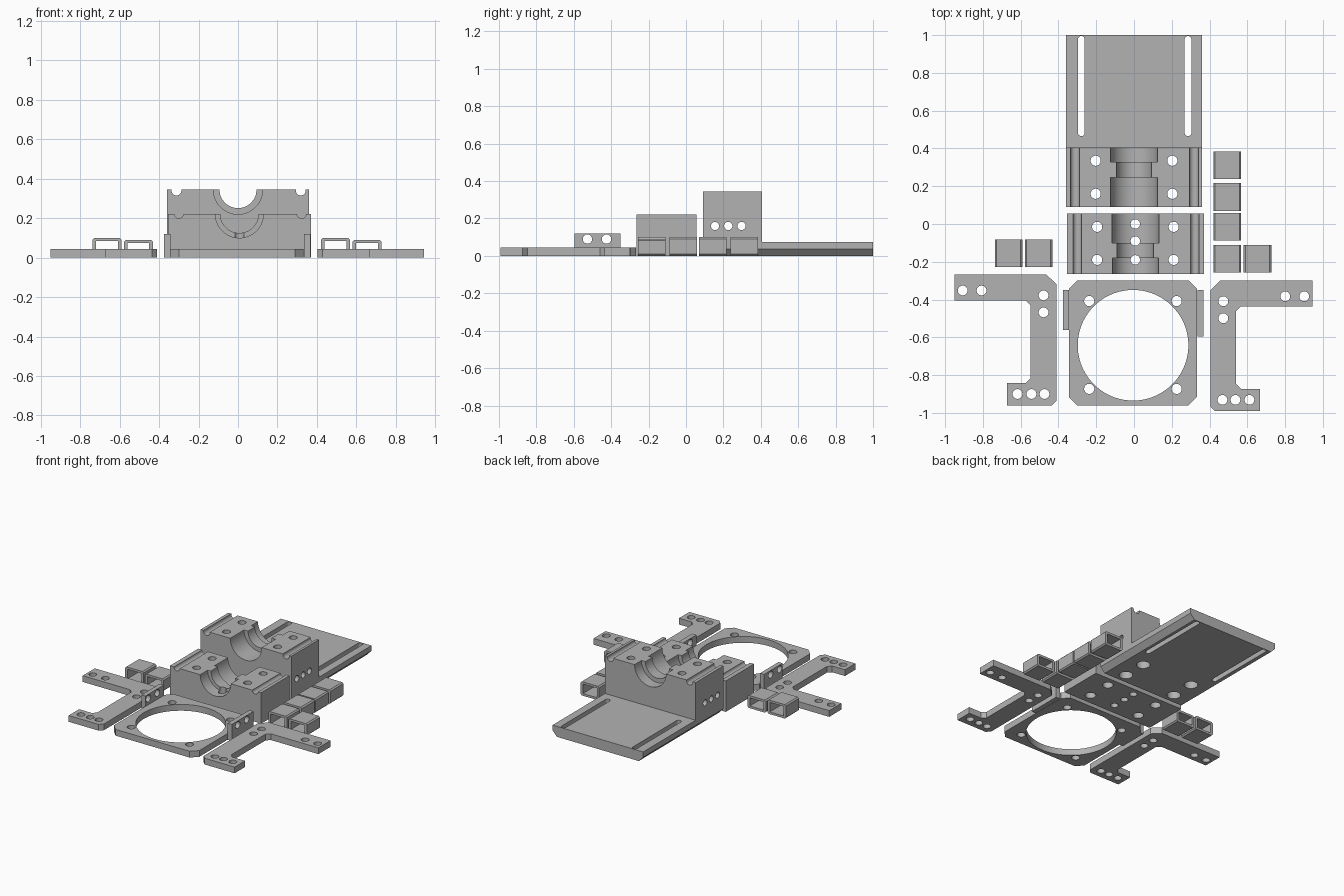
import bpy, bmesh, math
from mathutils import Vector

if "Cube" in bpy.data.objects:
    bpy.data.objects.remove(bpy.data.objects["Cube"])

grey = bpy.data.materials.new("plain grey")
grey.diffuse_color = (0.45, 0.45, 0.45, 1)
grey.use_nodes = True
grey.node_tree.nodes["Principled BSDF"].inputs["Base Color"].default_value = grey.diffuse_color


def prism(name, outline, a, b, axis="Z"):
    """Extrude a 2D outline from a to b along an axis."""
    place = {"X": lambda u, v, w: (w, u, v),
             "Y": lambda u, v, w: (u, w, v),
             "Z": lambda u, v, w: (u, v, w)}[axis]
    bm = bmesh.new()
    base = bm.faces.new([bm.verts.new(place(u, v, a)) for u, v in outline])
    ext = bmesh.ops.extrude_face_region(bm, geom=[base])
    shift = Vector(place(0, 0, b - a))
    for v in ext["geom"]:
        if isinstance(v, bmesh.types.BMVert):
            v.co += shift
    bmesh.ops.recalc_face_normals(bm, faces=bm.faces)
    me = bpy.data.meshes.new(name)
    bm.to_mesh(me)
    bm.free()
    me.materials.append(grey)
    ob = bpy.data.objects.new(name, me)
    bpy.context.collection.objects.link(ob)
    return ob


def rect(u0, u1, v0, v1, c=0):
    """Rectangle outline, optionally with chamfered corners."""
    if c == 0:
        return [(u0, v0), (u1, v0), (u1, v1), (u0, v1)]
    return [(u0 + c, v0), (u1 - c, v0), (u1, v0 + c), (u1, v1 - c),
            (u1 - c, v1), (u0 + c, v1), (u0, v1 - c), (u0, v0 + c)]


def circle(u, v, r, n=32):
    return [(u + r * math.cos(2 * math.pi * (i + .5) / n),
             v + r * math.sin(2 * math.pi * (i + .5) / n)) for i in range(n)]


def stadium(u, r, v0, v1, n=10):
    top = [(u + r * math.cos(math.pi * i / n), v1 - r + r * math.sin(math.pi * i / n)) for i in range(n + 1)]
    low = [(u - r * math.cos(math.pi * i / n), v0 + r - r * math.sin(math.pi * i / n)) for i in range(n + 1)]
    return top + low


def carve(ob, cuts):
    """Cut a list of (outline, a, b, axis) prisms out of an object."""
    cutters = []
    for cut in cuts:
        c = prism("cutter", *cut)
        c.hide_render = True
        m = ob.modifiers.new("cut", "BOOLEAN")
        m.operation, m.solver, m.object = "DIFFERENCE", "EXACT", c
        cutters.append(c)
    dg = bpy.context.evaluated_depsgraph_get()
    me = bpy.data.meshes.new_from_object(ob.evaluated_get(dg))
    ob.modifiers.clear()
    ob.data = me
    for c in cutters:
        bpy.data.objects.remove(c)
    me.polygons.foreach_set("use_smooth", [True] * len(me.polygons))
    me.set_sharp_from_angle(angle=math.radians(30))


def holes(points, r, a=-.1, b=.5, axis="Z"):
    return [(circle(u, v, r, 24), a, b, axis) for u, v in points]


# Rear clamp block with its slotted base plate
base = prism("rear_block_and_plate",
             [(-.325, 0), (.325, 0), (.36, .037), (.36, .345), (-.36, .345), (-.36, .037)],
             .09, 1, "Y")
bolts = [(x, y) for x in (-.203, .203) for y in (.16, .335)]
carve(base,
      [(rect(-.5, .5, .075, .5), .405, 1.1, "Y"),
       (circle(0, .345, .125, 48), 0, .247, "Y"),
       (circle(0, .345, .094, 48), .2, .36, "Y"),
       (circle(0, .345, .125, 48), .327, .5, "Y")]
      + [(circle(x, .34, .025, 24), 0, .5, "Y") for x in (-.312, .318)]
      + [(stadium(x, .018, .465, .995), -.1, .2, "Z") for x in (-.279, .286)]
      + holes(bolts, .027) + holes(bolts, .045, -.1, .08)
      + holes([(y, .16) for y in (.155, .226, .297)], .022, -.5, .5, "X"))

# Front clamp block
front = prism("front_block", rect(-.355, .37, 0, .222), -.265, .055, "Y")
bolts = [(x, y) for x in (-.195, .21) for y in (-.19, -.015)]
carve(front,
      [(circle(.007, .222, .125, 48), -.1, .1, "Y"),
       (circle(.007, .222, .097, 48), -.2, -.05, "Y"),
       (circle(.007, .222, .122, 48), -.3, -.18, "Y")]
      + [(circle(x, .222, .023, 24), -.4, .2, "Y") for x in (-.30, .322)]
      + holes(bolts, .027) + holes(bolts, .035, -.1, .05)
      + holes([(.007, y) for y in (-.19, -.09, 0)], .025))

# Ring plate with corner screw holes
ring = prism("ring_plate", rect(-.345, .333, -.96, -.298, .045), 0, .045)
carve(ring, [(circle(-.005, -.642, .293, 64), -.1, .2, "Z")]
      + holes([(x, y) for x in (-.237, .226) for y in (-.873, -.408)], .027))

# Upright side tabs of the ring plate
for side, x0, x1, y0 in (("left", -.375, -.343, -.56), ("right", .335, .368, -.595)):
    tab = prism(side + "_tab", rect(y0, -.35, 0, .12), x0, x1, "X")
    carve(tab, holes([(-.527, .09), (-.425, .09)], .025, -.5, .5, "X"))

# Flat angled brackets, a mirrored pair
bracket = [(-.95, -.268), (-.463, -.268), (-.41, -.32), (-.41, -.935), (-.435, -.96),
           (-.673, -.96), (-.673, -.842), (-.572, -.842), (-.547, -.817),
           (-.547, -.43), (-.573, -.405), (-.95, -.405)]
screws = [(-.907, -.352), (-.807, -.352), (-.479, -.378), (-.479, -.468),
          (-.617, -.9), (-.543, -.9), (-.474, -.9)]
for side, s, dx, dy in (("left", 1, 0, 0), ("right", -1, -.006, -.031)):
    def move(pts):
        return [(s * x + dx, y + dy) for x, y in pts]
    arm = prism(side + "_bracket", move(bracket), 0, .045)
    carve(arm, holes(move(screws), .026))

# Small rectangular sleeves, open front and back
for i, (x, y, h) in enumerate([(-.664, -.154, .1), (-.505, -.154, .09), (.494, .312, .1),
                               (.494, .143, .1), (.494, -.014, .1), (.494, -.183, .1),
                               (.654, -.183, .09)]):
    sleeve = prism(f"sleeve_{i + 1}", rect(x - .073, x + .073, 0, h, .009), y - .073, y + .073, "Y")
    carve(sleeve, [(rect(x - .055, x + .055, .016, h - .016), y - .2, y + .2, "Y")])
